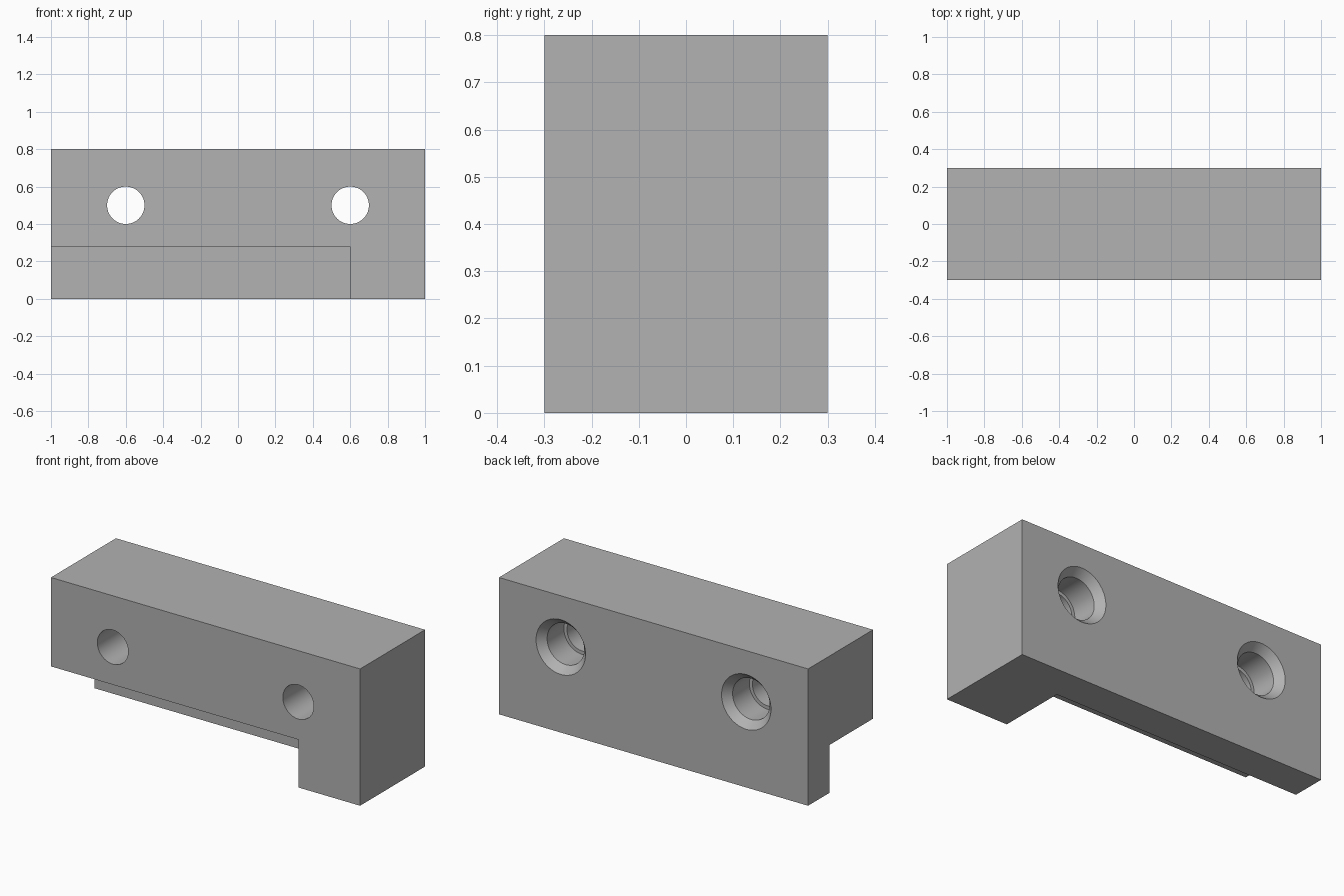
import bpy, bmesh, math
from mathutils import Matrix, Vector

default = bpy.data.objects.get("Cube")
if default:
    bpy.data.objects.remove(default, do_unlink=True)

grey = bpy.data.materials.new("plain grey")
grey.use_nodes = True
colour = (0.445, 0.445, 0.445, 1)
grey.diffuse_color = colour
grey.node_tree.nodes["Principled BSDF"].inputs["Base Color"].default_value = colour


def add_object(name, bm):
    bmesh.ops.recalc_face_normals(bm, faces=bm.faces)
    mesh = bpy.data.meshes.new(name)
    bm.to_mesh(mesh)
    bm.free()
    mesh.materials.append(grey)
    obj = bpy.data.objects.new(name, mesh)
    bpy.context.collection.objects.link(obj)
    return obj


def box(name, low, high):
    low, high = Vector(low), Vector(high)
    bm = bmesh.new()
    bmesh.ops.create_cube(bm, size=1, matrix=Matrix.Translation((low + high) / 2)
                          @ Matrix.Diagonal((*(high - low), 1)))
    return add_object(name, bm)


def turned(name, profile, x, z, sides=64):
    """Closed solid turned about an axis along y; profile holds (radius, y)."""
    bm = bmesh.new()
    rings = []
    for radius, y in profile:
        angles = [math.tau * i / sides for i in range(sides)]
        rings.append([bm.verts.new((x + radius * math.cos(a), y, z + radius * math.sin(a)))
                      for a in angles])
    for a, b in zip(rings, rings[1:]):
        for i in range(sides):
            j = (i + 1) % sides
            bm.faces.new((a[i], a[j], b[j], b[i]))
    bm.faces.new(rings[0])
    bm.faces.new(rings[-1])
    return add_object(name, bm)


# Solid block
block = box("mounting_block", (-1, -0.3, 0), (1, 0.3, 0.8))

# Step along the lower front, leaving a rear lip and one foot
cutters = [box("step_cutter", (-1.2, -0.5, -0.2), (0.6, 0.1, 0.28))]

# Two bolt holes: through bore, wider rear bore, chamfered mouth
back, mouth = 0.3, 0.045
hole_profile = [(0.1, -0.4), (0.1, back - 0.2), (0.12, back - 0.2),
                (0.12, back - mouth), (0.16, back), (0.16, back + 0.1)]
for side in (-1, 1):
    cutters.append(turned("hole_cutter", hole_profile, side * 0.6, 0.5))

bpy.ops.object.select_all(action='DESELECT')
block.select_set(True)
bpy.context.view_layer.objects.active = block
for cutter in cutters:
    cutter.hide_render = True
    cut = block.modifiers.new("cut", 'BOOLEAN')
    cut.operation = 'DIFFERENCE'
    cut.solver = 'EXACT'
    cut.object = cutter
    bpy.ops.object.modifier_apply(modifier=cut.name)
    bpy.data.objects.remove(cutter, do_unlink=True)

bpy.ops.object.shade_smooth_by_angle(angle=math.radians(30))
